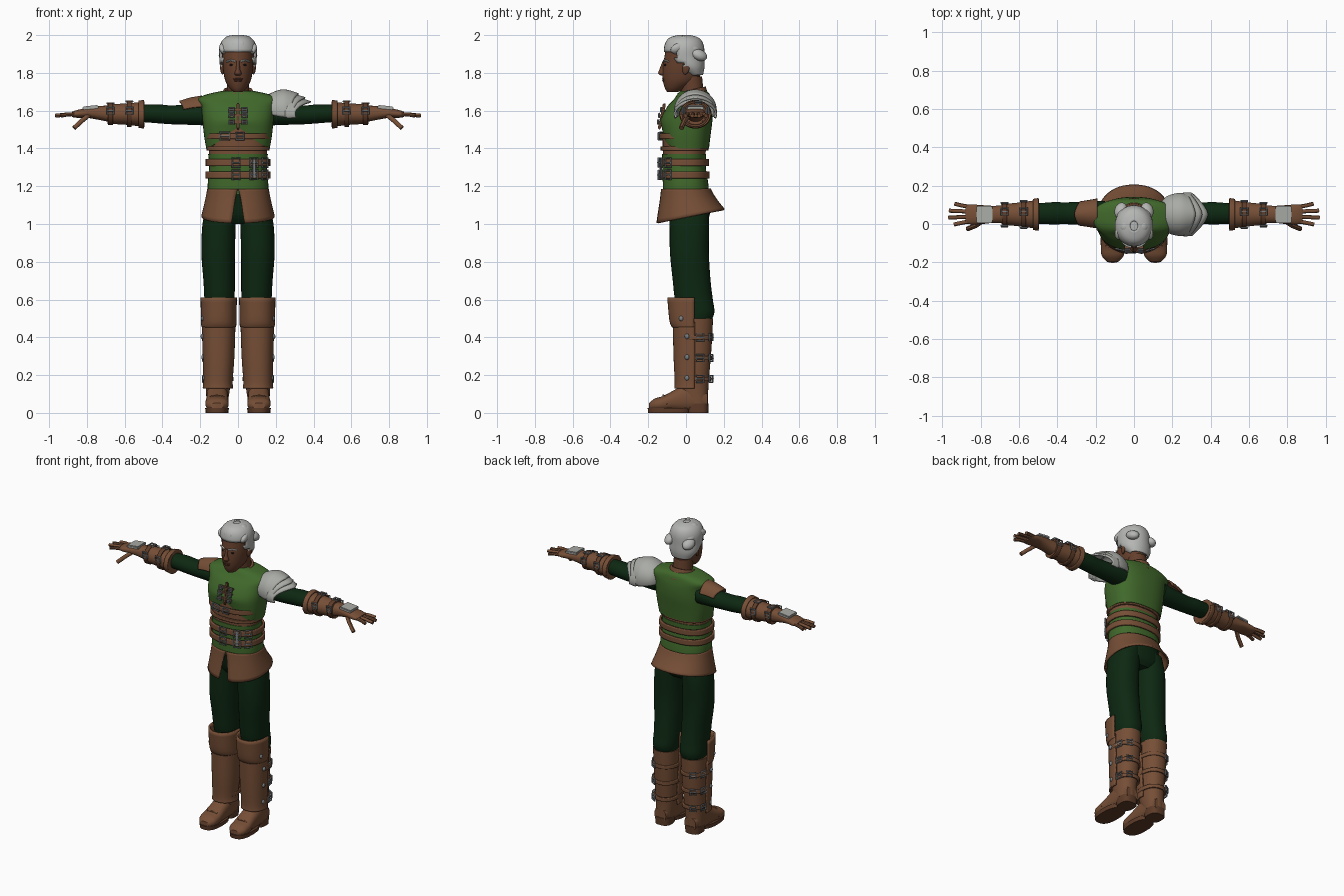
import bpy, bmesh, math
from mathutils import Matrix, Vector

if "Cube" in bpy.data.objects:
    bpy.data.objects.remove(bpy.data.objects["Cube"])


def material(name, *rgb):
    m = bpy.data.materials.new(name)
    m.use_nodes = True
    m.diffuse_color = (*rgb, 1)
    m.node_tree.nodes["Principled BSDF"].inputs["Base Color"].default_value = (*rgb, 1)
    return m


skin = material("skin", .13, .05, .025)
lips = material("lips", .09, .03, .018)
leather = material("leather", .18, .077, .037)
dark_leather = material("dark leather", .11, .045, .022)
green = material("vest green", .052, .14, .024)
forest = material("dark green cloth", .004, .021, .006)
silver = material("silver hair", .46, .47, .45)
plate = material("pale steel", .4, .41, .38)
metal = material("buckle metal", .2, .22, .23)
black = material("eye black", .01, .01, .01)


def smooth(ob):
    bpy.ops.object.select_all(action="DESELECT")
    ob.select_set(True)
    bpy.context.view_layer.objects.active = ob
    bpy.ops.object.shade_smooth_by_angle(angle=math.radians(45))


def finish(name, bm, mat, s=1, thick=0):
    for v in bm.verts:
        v.co.x *= s
    bmesh.ops.recalc_face_normals(bm, faces=bm.faces)
    me = bpy.data.meshes.new(name)
    bm.to_mesh(me)
    bm.free()
    me.materials.append(mat)
    ob = bpy.data.objects.new(name, me)
    bpy.context.collection.objects.link(ob)
    smooth(ob)
    if thick:
        mod = ob.modifiers.new("thickness", "SOLIDIFY")
        mod.thickness, mod.offset = thick, 0
    return ob


def spline(a, b, c, d, t):
    return [(2*q + (r-p)*t + (2*p-5*q+4*r-w)*t*t + (3*q-p-3*r+w)*t**3) / 2
            for p, q, r, w in zip(a, b, c, d)]


def loft(name, rings, mat, axis="z", s=1, p=2, n=32, gap=0, face=-90, taper=False,
         thick=0, shape=None, cut=None):
    """Rings are (position, centre u, centre v, radius u, radius v) along an axis."""
    ext = [rings[0], *rings, rings[-1]]
    fine = [spline(*ext[i:i+4], k/4) for i in range(len(rings)-1) for k in range(4)] + [rings[-1]]
    bm, rows = bmesh.new(), []
    for i, (t, u, v, ru, rv) in enumerate(fine):
        g = gap * (i/(len(fine)-1) if taper else 1)
        row = []
        for k in range(n + (gap > 0)):
            a = math.radians(face + g + (360-2*g)*k/n)
            c, d = math.cos(a), math.sin(a)
            x = u + ru*math.copysign(abs(c)**(2/p), c)
            y = v + rv*math.copysign(abs(d)**(2/p), d)
            co = {"z": (x, y, t), "x": (t, x, y), "y": (x, t, y)}[axis]
            row.append(bm.verts.new(co))
        rows.append(row)
    for r, q in zip(rows, rows[1:]):
        for k in range(n):
            j = (k+1) % len(r)
            bm.faces.new((r[k], r[j], q[j], q[k]))
    if not gap and not thick:
        bm.faces.new(rows[0])
        bm.faces.new(rows[-1])
    if cut:
        bad = [f for f in bm.faces if cut(f.calc_center_median())]
        bmesh.ops.delete(bm, geom=bad, context="FACES")
    if shape:
        for v in bm.verts:
            shape(v.co)
    return finish(name, bm, mat, s, thick)


def place(loc, rot):
    x, y, z = (math.radians(a) for a in rot)
    return (Matrix.Translation(loc) @ Matrix.Rotation(z, 4, "Z")
            @ Matrix.Rotation(y, 4, "Y") @ Matrix.Rotation(x, 4, "X"))


def ball(name, loc, size, mat, s=1, rot=(0, 0, 0)):
    bm = bmesh.new()
    bmesh.ops.create_uvsphere(bm, u_segments=16, v_segments=10, radius=1,
                              matrix=place(loc, rot) @ Matrix.Diagonal((*size, 1)))
    return finish(name, bm, mat, s)


def box(name, loc, size, mat, s=1, rot=(0, 0, 0)):
    bm = bmesh.new()
    bmesh.ops.create_cube(bm, size=1, matrix=place(loc, rot) @ Matrix.Diagonal((*size, 1)))
    bmesh.ops.bevel(bm, geom=bm.edges[:], offset=min(size)*.25, segments=2, affect="EDGES")
    return finish(name, bm, mat, s)


def tube(name, pts, r, mat, s=1, cyclic=False):
    cu = bpy.data.curves.new(name, "CURVE")
    cu.dimensions, cu.bevel_depth, cu.bevel_resolution, cu.use_fill_caps = "3D", r, 2, True
    sp = cu.splines.new("POLY")
    sp.points.add(len(pts)-1)
    for q, (x, y, z) in zip(sp.points, pts):
        q.co = (x*s, y, z, 1)
    sp.use_cyclic_u = cyclic
    cu.materials.append(mat)
    ob = bpy.data.objects.new(name, cu)
    bpy.context.collection.objects.link(ob)
    smooth_target = bpy.context.view_layer.objects
    bpy.ops.object.select_all(action="DESELECT")
    ob.select_set(True)
    smooth_target.active = ob
    bpy.ops.object.convert(target="MESH")
    smooth(bpy.context.object)


def buckle(name, loc, w, h, rot=(0, 0, 0), s=1):
    """Rectangular frame in the local xz plane with a prong."""
    m = place(loc, rot)
    frame = [m @ Vector((i*w/2, 0, k*h/2)) for i, k in ((-1, -1), (1, -1), (1, 1), (-1, 1))]
    tube(name, frame, .005, metal, s, True)
    tube(name + "_prong", [m @ Vector((i*w/2, -.003, 0)) for i in (-1, 1)], .004, metal, s)


# Head and face
loft("head", [(1.70, 0, -.07, .025, .03), (1.72, 0, -.055, .045, .057), (1.76, 0, -.03, .068, .092),
              (1.82, 0, -.02, .079, .104), (1.88, 0, -.013, .082, .102), (1.94, 0, -.01, .078, .09),
              (1.985, 0, -.01, .04, .045)], skin)
loft("neck", [(1.62, 0, .045, .07, .065), (1.69, 0, .035, .06, .06), (1.78, 0, .025, .058, .06)], skin)
loft("nose", [(1.785, 0, -.118, .012, .012), (1.797, 0, -.125, .019, .022),
              (1.82, 0, -.12, .011, .02), (1.862, 0, -.112, .009, .012)], skin, n=16)
ball("upper_lip", (0, -.118, 1.768), (.026, .009, .005), lips)
ball("lower_lip", (0, -.117, 1.759), (.022, .009, .006), lips)
for s, side in ((1, "left"), (-1, "right")):
    ball(side + "_eye", (.033, -.109, 1.842), (.013, .007, .005), black, s)
    ball(side + "_ear", (.083, 0, 1.825), (.01, .02, .034), skin, s, (-12, 0, -20))
    tube(side + "_eyebrow", [(.014, -.12, 1.86), (.038, -.114, 1.868), (.06, -.094, 1.86)],
         .005, silver, s)
    for i in range(3):
        ball(side + "_hair_wave", (.02 + .027*i, -.07 + .014*i, 1.955 - .013*i),
             (.023, .042, .03), silver, s, (20, 15*i, 12*i))
        ball(side + "_hair_lock", (.045 + .012*i, .0 + .035*i, 1.965 - .035*i),
             (.034, .045, .028), silver, s, (-25, 30, 0))
loft("hair", [(1.79, 0, .05, .06, .035), (1.83, 0, .02, .088, .073), (1.88, 0, -.006, .094, .099),
              (1.94, 0, -.01, .093, .1), (1.98, 0, -.01, .068, .078), (1.997, 0, -.01, .02, .025)],
     silver, thick=.01,
     cut=lambda c: (c.y < -.05 and c.z < 1.91) or (c.y < -.01 and c.z < 1.85))
ball("hair_crown", (0, -.012, 1.972), (.06, .065, .026), silver)


# Torso layers
def arch(c):
    if c.y < 0 and c.z < 1.56:
        c.z += .1 * max(0, 1 - abs(c.x)/.16) * (1.56-c.z)/.16


def collar_slope(c):
    c.z += .25*(c.y-.04)


loft("waist_tunic", [(1.16, 0, 0, .16, .123), (1.22, 0, -.003, .16, .12), (1.3, 0, -.01, .153, .115),
                     (1.37, 0, -.01, .158, .117)], green, p=2.4)
loft("corset", [(1.35, 0, -.01, .154, .112), (1.42, 0, -.008, .156, .116),
                (1.52, 0, -.002, .165, .124)], leather, p=2.4)
loft("vest", [(1.4, 0, 0, .168, .122), (1.47, 0, 0, .18, .13), (1.55, 0, .003, .188, .137),
              (1.62, 0, .02, .195, .12), (1.662, 0, .035, .213, .098), (1.688, 0, .04, .16, .085),
              (1.705, 0, .04, .08, .07)], green, p=2.5, n=48, shape=arch)
loft("collar", [(1.64, 0, .03, .1, .1), (1.68, 0, .03, .082, .078), (1.712, 0, .03, .07, .069)],
     leather, thick=.012, gap=10, taper=True, shape=collar_slope)
box("vest_placket", (0, -.128, 1.57), (.018, .016, .14), dark_leather, 1, (-12, 0, 0))
for z, y in ((1.605, -.12), (1.575, -.13), (1.54, -.136)):
    box("vest_toggle", (0, y, z), (.1, .018, .014), leather)
    for x in (-.035, .035):
        buckle("toggle_buckle", (x, y-.012, z), .024, .022)

# Belts
for name, z, h, r in (("chest_strap", 1.465, .028, .168), ("upper_belt", 1.325, .036, .165),
                      ("lower_belt", 1.26, .036, .167), ("corset_band", 1.4, .02, .161)):
    loft(name, [(z-h/2, 0, -.008, r, r-.04), (z+h/2, 0, -.008, r, r-.04)],
         leather, p=2.4, thick=.012)
buckle("chest_buckle", (-.07, -.134, 1.465), .05, .04, (0, 0, -12))
buckle("chest_buckle", (.01, -.145, 1.465), .04, .038)
for z in (1.325, 1.26):
    for x, y, turn in ((-.01, -.146, 0), (.085, -.133, 15), (.143, -.095, 45)):
        buckle("belt_buckle", (x, y, z), .042, .048, (0, 0, turn))
box("belt_hanger", (.085, -.133, 1.293), (.014, .01, .1), metal, 1, (0, 0, 15))


# Split skirt, longer at the front
def hem(c):
    c.z += .2*c.y*(1.185-c.z)/.15


loft("skirt", [(1.185, 0, 0, .158, .127), (1.13, 0, .008, .168, .143), (1.035, 0, .024, .19, .178)],
     leather, p=2.2, n=48, gap=9, taper=True, thick=.01, shape=hem)
loft("hips", [(1.0, 0, .02, .1, .075), (1.05, 0, .018, .155, .108), (1.17, 0, 0, .152, .118)],
     forest, p=2.3)


def pointed(edge):
    def shape(c):
        c.x -= .07 * (abs(c.y-.05)/.11)**1.5 * max(0, (c.x-edge)/.12)
    return shape


for s, side in ((1, "left"), (-1, "right")):
    # Legs and boots
    loft(side + "_trouser", [(.47, .1, .05, .065, .075), (.53, .1, .06, .076, .09), (.6, .098, .042, .08, .1),
                             (.7, .1, .03, .083, .1), (.85, .105, .018, .089, .103),
                             (1.0, .1, .018, .088, .105), (1.1, .085, .015, .08, .105)], forest, s=s, p=2.2)
    loft(side + "_boot_shaft", [(.05, .11, .055, .055, .062), (.15, .106, .036, .066, .083),
                                (.3, .103, .04, .074, .092), (.43, .102, .042, .079, .098),
                                (.5, .102, .045, .081, .098)], leather, s=s, p=2.2)
    loft(side + "_shin_guard", [(.13, .106, .035, .076, .092), (.17, .106, .035, .073, .09),
                                (.3, .103, .037, .079, .098), (.48, .102, .035, .084, .1)],
         leather, s=s, p=2.3, gap=85, face=90, thick=.01)
    loft(side + "_knee_guard", [(.455, .102, .03, .086, .098), (.49, .102, .03, .088, .112),
                                (.61, .102, .03, .09, .123)],
         leather, s=s, p=2.3, gap=85, face=90, thick=.012)
    loft(side + "_foot", [(.115, .11, .065, .042, .04), (.06, .11, .078, .055, .07), (0, .11, .08, .057, .075),
                          (-.06, .11, .066, .058, .056), (-.12, .111, .05, .062, .04),
                          (-.165, .111, .044, .057, .032), (-.195, .111, .035, .032, .018)],
         leather, "y", s, p=2.4)
    loft(side + "_sole", [(0, .111, -.09, .06, .11), (.026, .111, -.09, .063, .113)], dark_leather, s=s, p=2.6)
    loft(side + "_heel", [(0, .11, .063, .052, .055), (.05, .11, .06, .054, .06)], dark_leather, s=s, p=2.8)
    tube(side + "_toe_seam", [(.053, -.1, .045), (.075, -.115, .085), (.111, -.12, .093),
                              (.147, -.115, .085), (.169, -.1, .045)], .005, leather, s)
    for z, r in ((.4, .081), (.29, .077), (.18, .072)):
        loft(side + "_boot_strap", [(z-.011, .103, .04, r, r+.018), (z+.011, .103, .04, r, r+.018)],
             leather, s=s, p=2.2, thick=.012)
        buckle(side + "_boot_buckle", (.181, .075, z), .04, .036, (0, 0, 100), s)
        buckle(side + "_boot_buckle_back", (.145, .133, z), .034, .034, (0, 0, 150), s)
        ball(side + "_boot_stud", (.103+r+.004, .005, z+.005), (.01, .012, .014), metal, s)
    ball(side + "_knee_stud", (.186, -.025, .5), (.01, .012, .014), metal, s)

    # Arms, bracers and gloves
    loft(side + "_sleeve", [(.15, .05, 1.585, .07, .065), (.22, .055, 1.58, .064, .056),
                            (.35, .056, 1.578, .057, .05), (.42, .056, 1.583, .058, .05),
                            (.52, .054, 1.587, .052, .046)], forest, "x", s)
    loft(side + "_bracer", [(.495, .05, 1.581, .079, .069), (.52, .05, 1.581, .073, .064),
                            (.6, .05, 1.582, .062, .056), (.69, .05, 1.582, .053, .052)], leather, "x", s)
    loft(side + "_bracer_cuff", [(.497, .05, 1.581, .081, .071), (.525, .05, 1.581, .076, .067)],
         leather, "x", s, thick=.01)
    for x, r in ((.575, .064), (.675, .054)):
        loft(side + "_bracer_strap", [(x-.012, .05, 1.582, r+.004, r), (x+.012, .05, 1.582, r+.004, r)],
             dark_leather, "x", s, thick=.01)
        buckle(side + "_bracer_buckle", (x, .065, 1.585+r), .035, .035, (90, 0, 0), s)
        for y in (.05-r-.006, .05+r+.006):
            buckle(side + "_bracer_side_buckle", (x, y, 1.6), .035, .035, (0, 0, 0), s)
    loft(side + "_glove", [(.67, .05, 1.583, .047, .045), (.74, .05, 1.588, .045, .036),
                           (.8, .049, 1.588, .05, .026), (.85, .05, 1.583, .052, .021),
                           (.88, .052, 1.58, .046, .014)], leather, "x", s, p=2.3)
    box(side + "_hand_plate", (.78, .05, 1.617), (.085, .088, .018), plate, s, (0, 6, 0))
    for i, tip in enumerate((.938, .968, .965, .935)):
        y = .014 + .025*i
        tube(side + "_finger", [(.855, y, 1.582), (.905, y + .006*(i-1.5), 1.58),
                                (tip, y + .011*(i-1.5), 1.573)], .0105, leather, s)
    tube(side + "_thumb", [(.785, .02, 1.58), (.825, -.008, 1.548), (.868, -.025, 1.508)], .013, leather, s)

# Layered left pauldron and small right shoulder flap
for name, rings in (
        ("pauldron_dome", [(.14, .05, 1.605, .05, .05), (.17, .05, 1.605, .088, .08),
                           (.24, .05, 1.6, .108, .108), (.32, .05, 1.595, .1, .092)]),
        ("pauldron_middle", [(.26, .05, 1.595, .108, .1), (.355, .05, 1.59, .104, .077)]),
        ("pauldron_lower", [(.28, .05, 1.588, .11, .093), (.385, .05, 1.583, .108, .062)])):
    loft(name, rings, plate, "x", gap=72, thick=.01, shape=pointed(.24))
loft("shoulder_flap", [(.19, .055, 1.59, .078, .085), (.25, .055, 1.59, .07, .075), (.31, .055, 1.585, .062, .062)],
     leather, "x", -1, gap=110, thick=.01, shape=pointed(.2))
